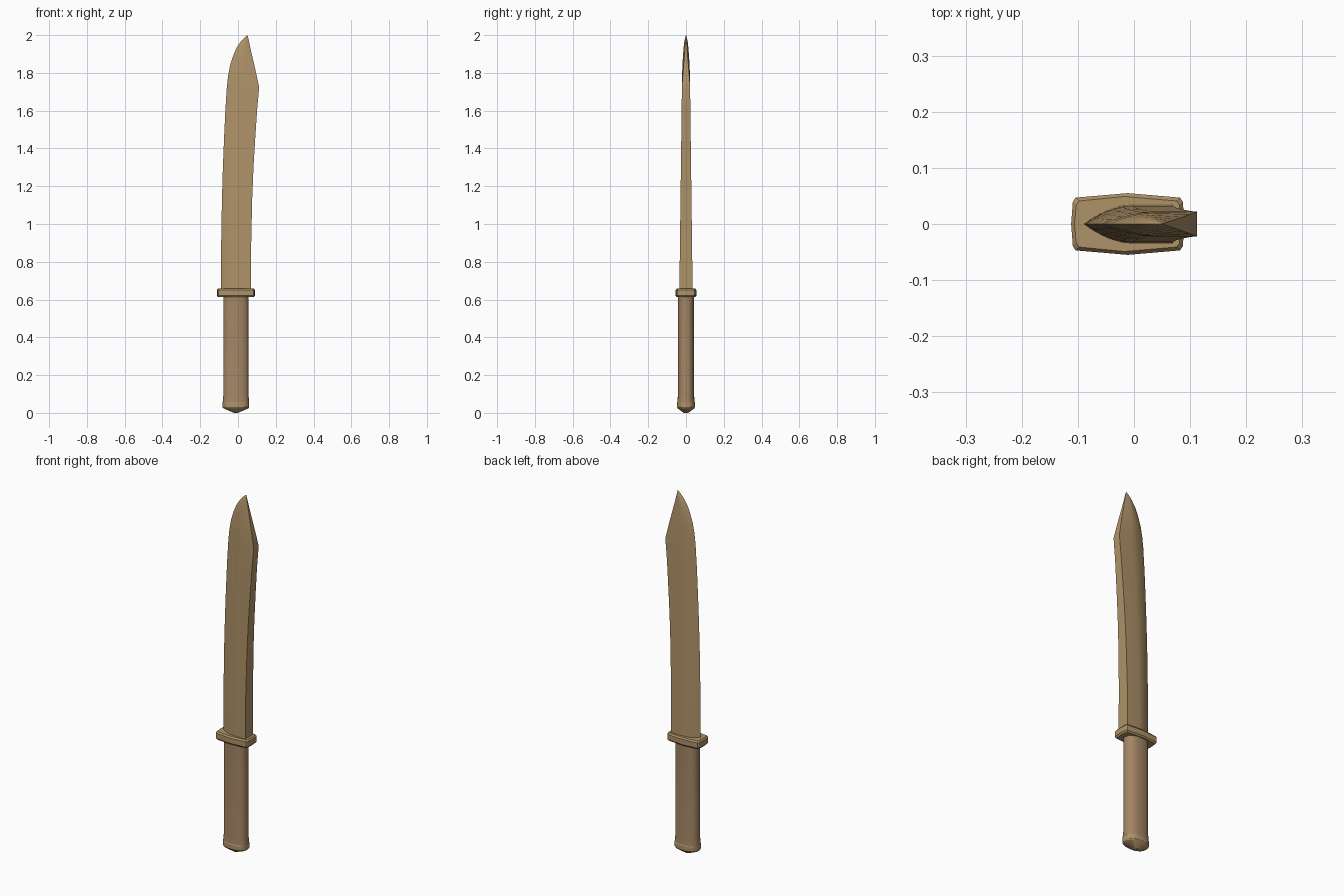
import bpy, math

if "Cube" in bpy.data.objects:
    bpy.data.objects.remove(bpy.data.objects["Cube"])


def material(name, rgb):
    m = bpy.data.materials.new(name)
    m.diffuse_color = (*rgb, 1)
    m.use_nodes = True
    m.node_tree.nodes["Principled BSDF"].inputs["Base Color"].default_value = m.diffuse_color
    return m


brass = material("tan_metal", (0.43, 0.29, 0.14))
wrap = material("brown_wrap", (0.37, 0.235, 0.13))


def loft(name, rings, mat, angle):
    """Skin a stack of equal-length rings and cap both ends."""
    n = len(rings[0])
    verts = [p for r in rings for p in r]
    faces = [(k * n + i, k * n + (i + 1) % n, (k + 1) * n + (i + 1) % n, (k + 1) * n + i)
             for k in range(len(rings) - 1) for i in range(n)]
    faces += [tuple(range(n))[::-1], tuple(range(len(verts) - n, len(verts)))]
    me = bpy.data.meshes.new(name)
    me.from_pydata(verts, [], faces)
    me.validate()
    me.materials.append(mat)
    ob = bpy.data.objects.new(name, me)
    bpy.context.collection.objects.link(ob)
    bpy.ops.object.select_all(action='DESELECT')
    ob.select_set(True)
    bpy.context.view_layer.objects.active = ob
    bpy.ops.object.shade_smooth_by_angle(angle=math.radians(angle))
    return ob


def oval(z, rx, ry, power=2.4, cx=-0.011, n=32):
    """Slightly squared oval ring."""
    ring = []
    for i in range(n):
        c, s = math.cos(2 * math.pi * i / n), math.sin(2 * math.pi * i / n)
        ring.append((cx + rx * math.copysign(abs(c) ** (2 / power), c),
                     ry * math.copysign(abs(s) ** (2 / power), s), z))
    return ring


# Blade: thin convex edge on -x, flat sides, flat spine on +x
def blade_ring(z, edge, spine, thick, back):
    ridge = edge + 0.55 * (spine - edge)
    side = [(edge + (ridge - edge) * f, thick * math.sin(f * math.pi / 2) ** 0.9)
            for f in (0.2, 0.4, 0.6, 0.8, 1.0)]
    side.append((spine, back))
    pts = [(edge, 0)] + [(x, -y) for x, y in side] + side[::-1]
    return [(x, y, z) for x, y in pts]


# z, edge x, spine x, half thickness, half spine width
stations = [
    (0.64, -0.090, 0.069, 0.035, 0.035),
    (0.90, -0.089, 0.070, 0.032, 0.032),
    (1.13, -0.085, 0.075, 0.029, 0.029),
    (1.30, -0.080, 0.082, 0.027, 0.027),
    (1.45, -0.074, 0.091, 0.025, 0.025),
    (1.60, -0.067, 0.101, 0.023, 0.023),
    (1.725, -0.059, 0.112, 0.022, 0.022),
    (1.78, -0.053, 0.100, 0.021, 0.0175),
    (1.84, -0.042, 0.087, 0.019, 0.0125),
    (1.89, -0.026, 0.075, 0.016, 0.0085),
    (1.93, -0.009, 0.066, 0.013, 0.0055),
    (1.965, 0.014, 0.0585, 0.009, 0.003),
    (1.985, 0.032, 0.054, 0.005, 0.0015),
    (2.0, 0.050, 0.0505, 0.0003, 0.0002),
]
loft("blade", [blade_ring(*s) for s in stations], brass, 25)


# Guard: plate bulging at mid-length, with chamfered rims
def guard_ring(z, inset):
    half = [(0.101, 0.0), (0.098, 0.040), (0.093, 0.047), (0.0, 0.055)]
    q = [(x - inset, max(y - inset, 0)) for x, y in half]
    pts = q + [(-x, y) for x, y in q[2::-1]]
    pts += [(x, -y) for x, y in pts[-2:0:-1]]
    return [(x - 0.011, y, z) for x, y in pts]


guard = loft("guard", [guard_ring(0.613, 0.006), guard_ring(0.621, 0),
                       guard_ring(0.650, 0), guard_ring(0.658, 0.006)], brass, 20)

# Grip
loft("grip", [oval(z, rx, ry) for z, rx, ry in
              [(0.055, 0.070, 0.046), (0.07, 0.069, 0.045),
               (0.09, 0.067, 0.043), (0.62, 0.067, 0.043)]], wrap, 30)

# Pommel cap with a shallow pointed underside
loft("pommel", [oval(z, rx, ry) for z, rx, ry in
                [(0.0, 0.010, 0.012), (0.024, 0.066, 0.044), (0.030, 0.070, 0.048),
                 (0.054, 0.070, 0.048), (0.061, 0.066, 0.044)]], brass, 25)
